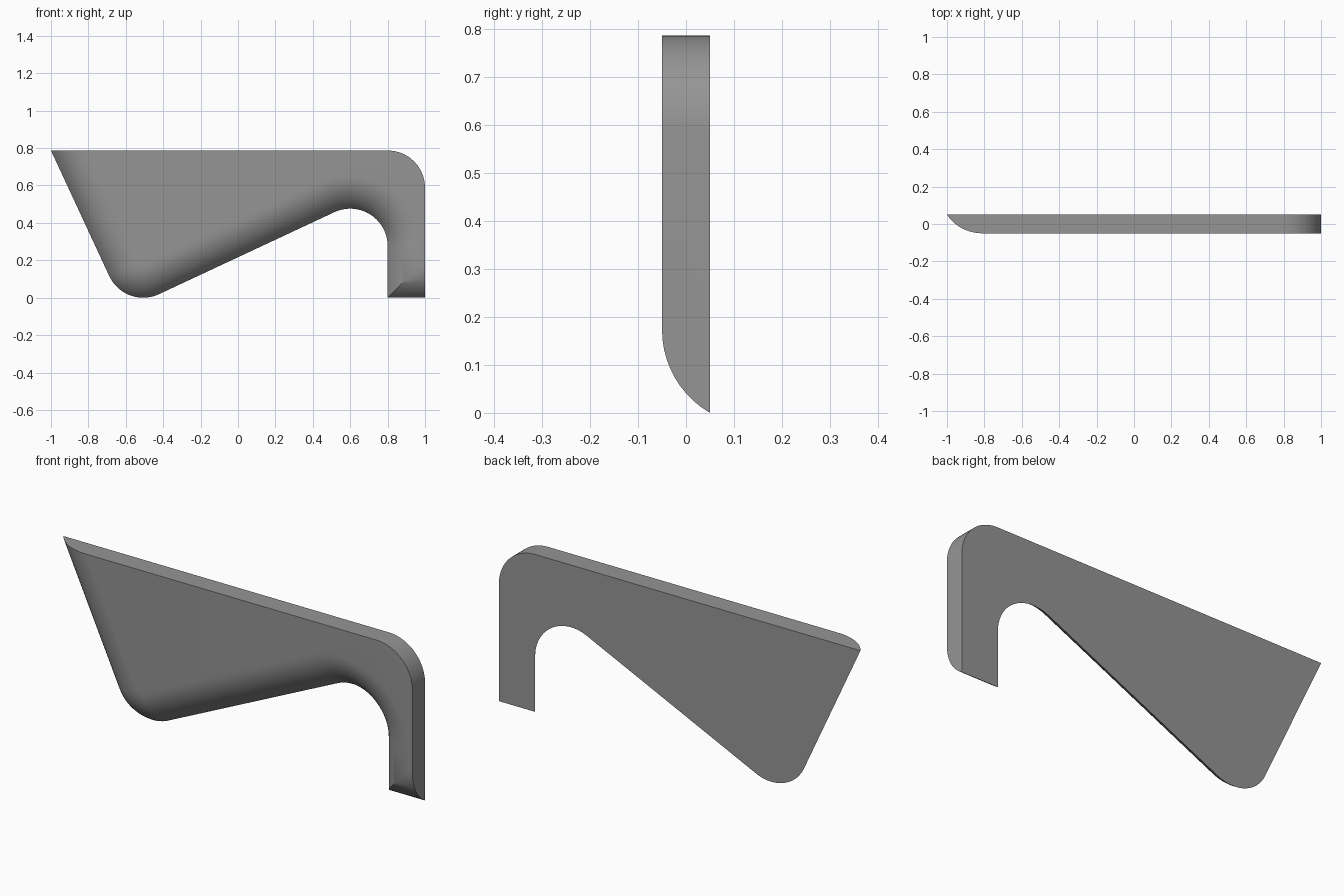
import bpy, bmesh, math

if "Cube" in bpy.data.objects:
    bpy.data.objects.remove(bpy.data.objects["Cube"])

H, T, R = 0.787, 0.05, 0.2          # height, half thickness, fillet radius
ANG = math.radians(25)              # lean of the slanted edges
STEPS, SEG = 10, 20
TIP, HOLLOW = (-0.507, 0.2), (0.6, 0.276)


def arc(c, r, a0, a1, n=SEG):
    """Points on an arc, angles in degrees."""
    return [(c[0] + r * math.cos(math.radians(a0 + (a1 - a0) * i / n)),
             c[1] + r * math.sin(math.radians(a0 + (a1 - a0) * i / n)))
            for i in range(n + 1)]


def lower_edge(d):
    """Left, lower and foot edge of the plate, moved inward by d."""
    return ([(-1 + d / math.cos(ANG), H)]
            + arc(TIP, R - d, 205, 295)
            + arc(HOLLOW, R + d, 115, 0)
            + [(0.8 + d, d), (1, d)])


bm = bmesh.new()


def add(points, y):
    return [bm.verts.new((x, y, z)) for x, z in points]


def strip(a, b):
    for i in range(len(a) - 1):
        bm.faces.new((a[i], a[i + 1], b[i + 1], b[i]))


# Rounded lower border: rings from the sharp back rim to the front face
sweep = math.radians(60)
rings = []
for k in range(STEPS + 1):
    t = sweep * (1 - k / STEPS)
    inset = R * (math.sin(sweep) - math.sin(t))
    rings.append(add(lower_edge(inset), -T + R * (1 - math.cos(t))))
for a, b in zip(rings, rings[1:]):
    strip(a, b)

# Rounded upper right corner
corner = arc((0.8, H - 0.2), 0.2, 0, 90)
back, front = add(corner, T), add(corner, -T)
strip(back, front)

# Front, back, top and right faces
bm.faces.new(rings[0] + back)
bm.faces.new(rings[-1] + front)
bm.faces.new([r[0] for r in rings] + [front[-1], back[-1]])
bm.faces.new([r[-1] for r in rings] + [front[0], back[0]])
bmesh.ops.recalc_face_normals(bm, faces=bm.faces)

mesh = bpy.data.meshes.new("hooked_plate")
bm.to_mesh(mesh)
bm.free()
plate = bpy.data.objects.new("hooked_plate", mesh)
bpy.context.collection.objects.link(plate)

grey = bpy.data.materials.new("mid grey")
grey.diffuse_color = (0.3, 0.3, 0.3, 1)
grey.use_nodes = True
grey.node_tree.nodes["Principled BSDF"].inputs["Base Color"].default_value = grey.diffuse_color
mesh.materials.append(grey)

bpy.context.view_layer.objects.active = plate
plate.select_set(True)
bpy.ops.object.shade_smooth_by_angle(angle=math.radians(30))
